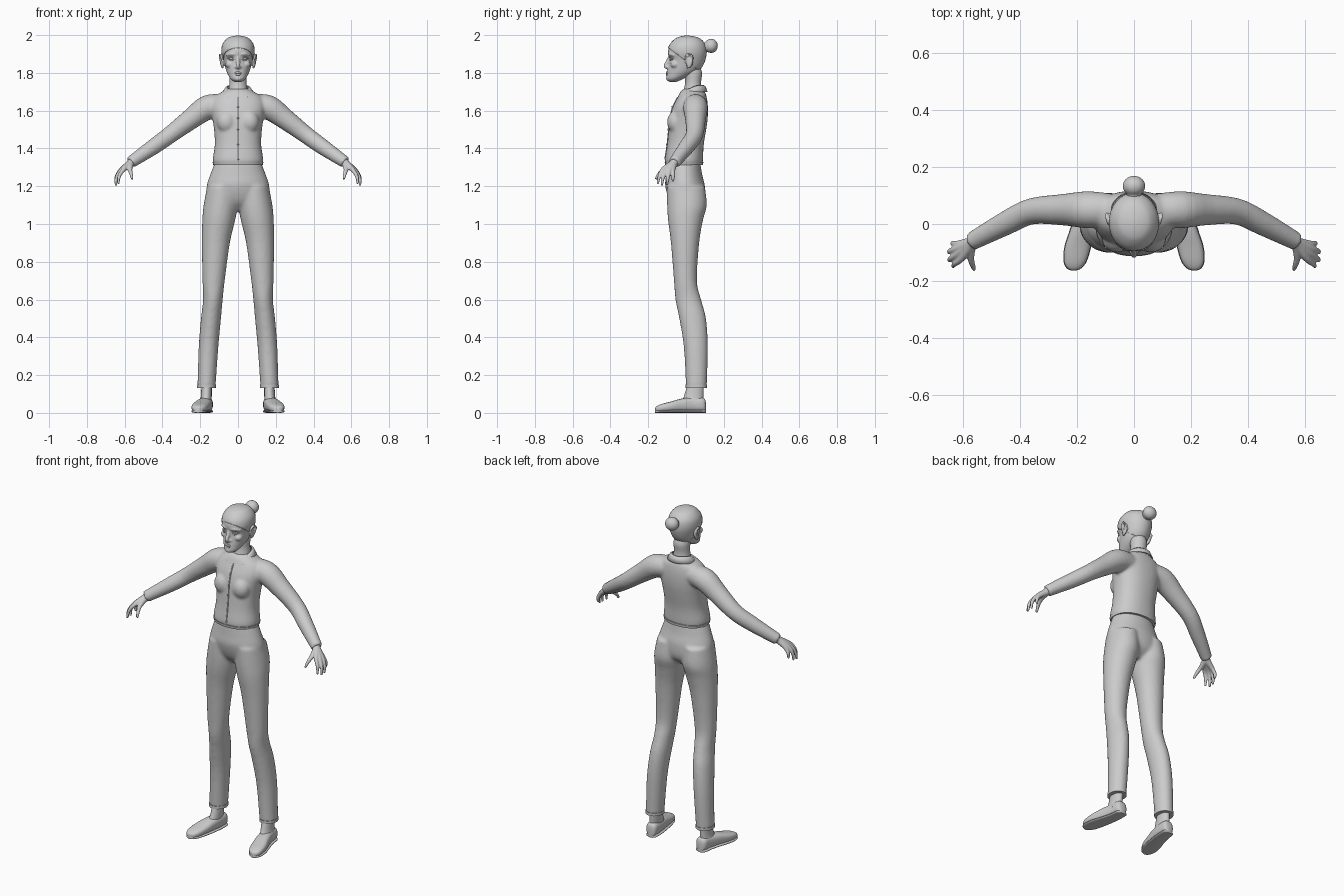
import bpy, bmesh, math
from mathutils import Vector

cube = bpy.data.objects.get("Cube")
if cube:
    bpy.data.objects.remove(cube, do_unlink=True)

grey = bpy.data.materials.new("plain_grey")
grey.use_nodes = True
grey.diffuse_color = (0.6, 0.6, 0.6, 1)
grey.node_tree.nodes["Principled BSDF"].inputs["Base Color"].default_value = (0.6, 0.6, 0.6, 1)


def blend(rows, steps=4):
    """Smooth interpolation through rows of numbers."""
    rows = [tuple(r) for r in rows]
    out = []
    for i in range(len(rows) - 1):
        a, b, c, d = rows[max(i - 1, 0)], rows[i], rows[i + 1], rows[min(i + 2, len(rows) - 1)]
        for s in range(steps):
            t = s / steps
            out.append([q + t / 2 * (r - p + t * (2 * p - 5 * q + 4 * r - w + t * (3 * (q - r) + w - p)))
                        for p, q, r, w in zip(a, b, c, d)])
    return out + [list(rows[-1])]


def ring(center, u, v, power=1.0, count=32):
    def soft(f):
        return math.copysign(abs(f) ** power, f)
    angles = [2 * math.pi * i / count for i in range(count)]
    return [center + u * soft(math.cos(a)) + v * soft(math.sin(a)) for a in angles]


def levels(rows, power=1.0, grow=0.0):
    """Horizontal sections: height, middle x, half width, front y, back y."""
    return [ring(Vector((x, (f + b) / 2, z)), Vector((w + grow, 0, 0)),
                 Vector((0, (b - f) / 2 + grow, 0)), power) for z, x, w, f, b in blend(rows)]


def tube(rows, count=16):
    """Round sections along a path: x, y, z, radius."""
    path = blend(rows)
    pts = [Vector(r[:3]) for r in path]
    out = []
    for i, p in enumerate(pts):
        along = (pts[min(i + 1, len(pts) - 1)] - pts[max(i - 1, 0)]).normalized()
        u = along.cross(Vector((0.1, 1, 0.2))).normalized()
        out.append(ring(p, u * path[i][3], along.cross(u) * path[i][3], 1, count))
    return out


def ball(center, rx, ry, rz, count=12):
    c = Vector(center)
    out = []
    for i in range(count + 1):
        a = math.pi * (i + 0.05) / (count + 0.1)
        s = math.sin(a)
        out.append(ring(c - Vector((0, 0, rz * math.cos(a))), Vector((rx * s, 0, 0)), Vector((0, ry * s, 0))))
    return out


def mirrored(shells):
    return shells + [[[Vector((-p.x, p.y, p.z)) for p in r] for r in s] for s in shells]


def finish(name, bm):
    bmesh.ops.recalc_face_normals(bm, faces=bm.faces)
    mesh = bpy.data.meshes.new(name)
    bm.to_mesh(mesh)
    bm.free()
    mesh.polygons.foreach_set("use_smooth", [True] * len(mesh.polygons))
    mesh.set_sharp_from_angle(angle=math.radians(50))
    mesh.materials.append(grey)
    obj = bpy.data.objects.new(name, mesh)
    bpy.context.scene.collection.objects.link(obj)
    return obj


def skin_rings(bm, shells):
    for shell in shells:
        loops = [[bm.verts.new(p) for p in r] for r in shell]
        for a, b in zip(loops, loops[1:]):
            for i in range(len(a)):
                j = (i + 1) % len(a)
                bm.faces.new((a[i], a[j], b[j], b[i]))
        bm.faces.new(loops[0])
        bm.faces.new(loops[-1])


def build(name, shells, voxel=0, smooth=4):
    """Loft shells; a voxel size melts them into one surface."""
    bm = bmesh.new()
    skin_rings(bm, shells)
    obj = finish(name, bm)
    if voxel:
        mod = obj.modifiers.new("melt", 'REMESH')
        mod.mode = 'VOXEL'
        mod.voxel_size = voxel
        mod.use_smooth_shade = True
        mod = obj.modifiers.new("soften", 'SMOOTH')
        mod.factor = 0.5
        mod.iterations = smooth
    return obj


# Trousers
hips = [(1.07, 0, .1, -.04, .05), (1.12, 0, .165, -.085, .095), (1.2, 0, .166, -.11, .1),
        (1.26, 0, .148, -.106, .086), (1.33, 0, .121, -.1, .075)]
leg = [(.135, .167, .048, 0, .11), (.35, .156, .052, -.012, .116), (.5, .143, .053, -.036, .106),
       (.6, .133, .052, -.056, .08), (.7, .129, .059, -.064, .058), (.9, .117, .074, -.08, .07),
       (1.02, .102, .087, -.095, .09), (1.1, .092, .09, -.1, .11), (1.2, .085, .078, -.1, .1)]
build("trousers", [levels(hips)] + mirrored([levels(leg)]), .009, 6)
cuff = [(.133, .167, .05, -.002, .112), (.15, .167, .05, -.002, .112)]
build("trouser_cuffs", mirrored([levels(cuff)]))

# Shirt with sleeves
torso = [(1.315, 0, .128, -.106, .087), (1.34, 0, .134, -.112, .09), (1.42, 0, .123, -.1, .094),
         (1.5, 0, .127, -.092, .107), (1.56, 0, .136, -.086, .115), (1.62, 0, .145, -.07, .116),
         (1.67, 0, .13, -.045, .11), (1.7, 0, .085, -.03, .1), (1.717, 0, .055, -.01, .085)]
sleeve = [(.07, .05, 1.63, .055), (.16, .05, 1.618, .065), (.25, .05, 1.555, .055),
          (.36, .044, 1.472, .046), (.45, .002, 1.407, .042), (.57, -.062, 1.325, .032)]
bust = ball((.06, -.054, 1.54), .052, .046, .06)
build("shirt", [levels(torso, .9)] + mirrored([tube(sleeve, 24), bust]), .008, 6)
hem = [(1.312, 0, .131, -.11, .09), (1.328, 0, .135, -.113, .092)]
build("shirt_hem", [levels(hem, .9)])
placket = [(0, f + .001, z, .004) for z, x, w, f, b in torso[1:7]]
build("placket", [tube(placket, 8)])
build("buttons", [ball((0, f - .003, z), .005, .004, .005, 6) for z, x, w, f, b in torso[2:6]])

# Folded collar with two front points
bm = bmesh.new()
strips = []
for i in range(33):
    t = math.radians(-168 + 10.5 * i)
    front = ((1 - math.cos(t)) / 2) ** 3
    s = math.sin(t * (1 - .07 * front))
    c = math.cos(t)
    strips.append([bm.verts.new(p) for p in (
        (.056 * math.sin(t), .04 + .054 * c, 1.735 - .055 * front),
        (.066 * s, .038 + .066 * c, 1.728 - .045 * front),
        (.084 * s + .02 * math.copysign(front ** 3, t), .036 + .078 * c, 1.7 - .028 * front))])
for a, b in zip(strips, strips[1:]):
    for k in range(2):
        bm.faces.new((a[k], a[k + 1], b[k + 1], b[k]))
collar = finish("collar", bm)
collar.modifiers.new("cloth", 'SOLIDIFY').thickness = .006

# Head, melted from skull, face forms and ears
skull = [(1.752, 0, .018, -.088, -.05), (1.768, 0, .04, -.103, -.015), (1.8, 0, .058, -.1, .05),
         (1.83, 0, .068, -.095, .082), (1.87, 0, .077, -.089, .1), (1.91, 0, .085, -.096, .107),
         (1.95, 0, .08, -.084, .1), (1.98, 0, .058, -.056, .075), (1.992, 0, .035, -.03, .045),
         (1.997, 0, .008, -.004, .015)]
nose = [(0, -.083, 1.892, .009), (0, -.094, 1.865, .01), (0, -.108, 1.838, .011), (0, -.1, 1.825, .008)]
brow = [(.01, -.088, 1.897, .007), (.035, -.085, 1.9, .008), (.06, -.062, 1.893, .007)]
cheek = ball((.043, -.058, 1.845), .024, .024, .02)
nostril = ball((.011, -.094, 1.83), .008, .01, .007)
ear = ball((.083, .018, 1.862), .009, .02, .036)
rim = [(.083, -.002, 1.86, .004), (.091, .002, 1.888, .005), (.096, .022, 1.898, .005),
       (.096, .036, 1.878, .005), (.088, .022, 1.84, .005), (.081, .006, 1.826, .006)]
chin = ball((0, -.088, 1.769), .022, .018, .014)
build("head", [levels(skull), tube(nose), chin] + mirrored([tube(brow), cheek, nostril, ear, tube(rim)]), .0045, 4)

# Eyes with lids, and lips
eye = ball((.034, -.069, 1.876), .016, .014, .009)
lids = [[(.016, -.081, 1.875, .002), (.034, -.085, 1.875 + h, .0025), (.054, -.07, 1.876, .002)]
        for h in (.009, -.008)]
build("eyes", mirrored([eye]))
build("eyelids", mirrored([tube(l, 8) for l in lids]))
lips = [[(-.024, -.088, 1.797, .002), (0, -.101, 1.797 + h, .006), (.024, -.088, 1.797, .002)]
        for h in (.005, -.006)]
build("lips", [tube(l, 10) for l in lips])

# Hair cap cut along the hairline, with a bun
bm = bmesh.new()
skin_rings(bm, [levels(skull, 1, .003)])
bmesh.ops.bisect_plane(bm, geom=bm.verts[:] + bm.edges[:] + bm.faces[:],
                       plane_co=(0, 0, 1.862), plane_no=(0, .75, 1), clear_inner=True)
hair = finish("hair_cap", bm)
hair.modifiers.new("strand_depth", 'SOLIDIFY').thickness = .003
build("hair_bun", [ball((0, .133, 1.943), .04, .036, .038),
                   tube([(0, .08, 1.93, .03), (0, .1, 1.935, .026), (0, .12, 1.94, .026)])], .005, 4)

# Neck
build("neck", [levels([(1.66, 0, .065, -.025, .085), (1.7, 0, .052, -.015, .085),
                       (1.75, 0, .045, -.004, .08), (1.8, 0, .046, -.01, .085), (1.84, 0, .04, -.02, .07)])])

# Hands: each finger runs from the wrist, melted into a palm
fingers = [((.604, -.12, 1.29), (.628, -.14, 1.255), (.634, -.15, 1.212)),
           ((.617, -.105, 1.285), (.643, -.122, 1.245), (.646, -.128, 1.203)),
           ((.622, -.087, 1.283), (.645, -.096, 1.245), (.645, -.101, 1.205)),
           ((.615, -.07, 1.283), (.634, -.068, 1.253), (.633, -.07, 1.225)),
           ((.572, -.115, 1.29), (.565, -.145, 1.262), (.56, -.16, 1.237))]
hand = [tube([(.545, -.048, 1.343, .022), (.568, -.065, 1.322, .021), (*k, .0125), (*m, .0095), (*t, .006)])
        for k, m, t in fingers]
build("hands", mirrored(hand), .004, 3)

# Ankles and slip-on shoes
ankle = [(.05, .175, .032, -.03, .09), (.085, .168, .029, -.012, .092), (.16, .166, .027, .01, .095)]
build("ankles", mirrored([levels(ankle)]))
outline = [(.106, .165, .012, .05), (.094, .166, .031, .08), (.04, .17, .036, .082), (-.02, .182, .041, .076),
           (-.08, .197, .045, .06), (-.13, .206, .039, .047), (-.155, .21, .024, .036), (-.163, .211, .006, .026)]


def shoe_part(grow, low, top):
    out = []
    for y, x, w, h in blend(outline):
        high = top or h
        out.append(ring(Vector((x, y, (low + high) / 2)), Vector((w + grow, 0, 0)),
                        Vector((0, 0, (high - low) / 2)), .75))
    return out


build("shoes", mirrored([shoe_part(0, .006, 0)]))
build("shoe_soles", mirrored([shoe_part(.002, 0, .016)]))
